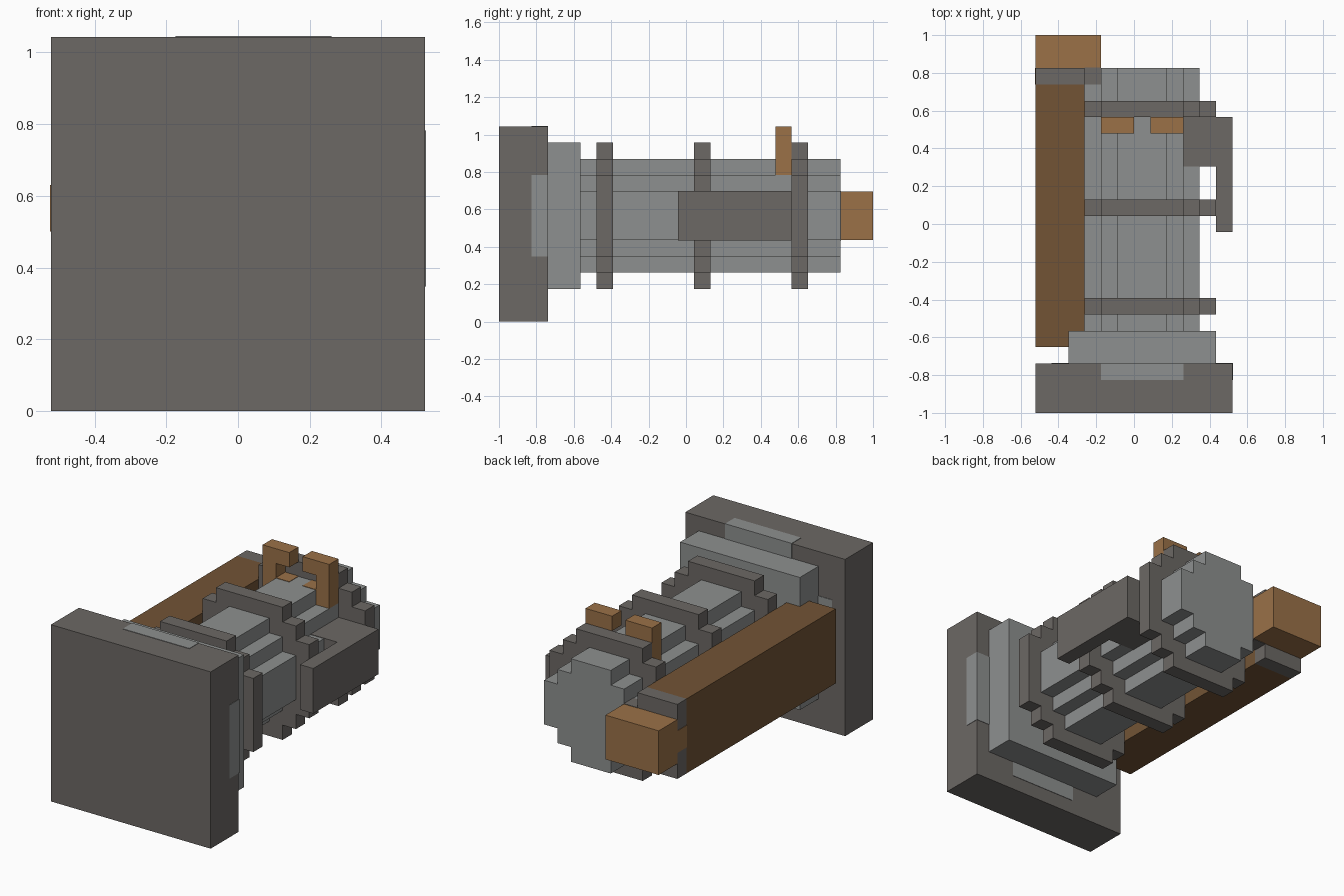
import bpy, bmesh

if "Cube" in bpy.data.objects:
    bpy.data.objects.remove(bpy.data.objects["Cube"], do_unlink=True)

U = 2 / 23        # one grid cell
E = 0.03          # tiny lift for inlaid plates, in cells
CX, CZ = 0.5, 6.5  # axis of the barrel, in cells


def material(name, rgb):
    m = bpy.data.materials.new(name)
    m.use_nodes = True
    m.diffuse_color = (*rgb, 1)
    m.node_tree.nodes["Principled BSDF"].inputs["Base Color"].default_value = (*rgb, 1)
    return m


DARK = material("dark grey metal", (0.150, 0.138, 0.128))
LIGHT = material("light grey metal", (0.270, 0.280, 0.276))
WOOD = material("light wood", (0.325, 0.165, 0.064))
BROWN = material("dark wood", (0.168, 0.088, 0.036))


def prism(name, outline, axis, lo, hi, mat):
    """Extrude a 2D outline along 'y' (points are x, z) or 'z' (points are x, y)."""
    bm = bmesh.new()
    place = (lambda a, b: (a * U, lo * U, b * U)) if axis == "y" else \
            (lambda a, b: (a * U, b * U, lo * U))
    face = bm.faces.new([bm.verts.new(place(a, b)) for a, b in outline])
    new = bmesh.ops.extrude_face_region(bm, geom=[face])["geom"]
    d = (hi - lo) * U
    bmesh.ops.translate(bm, verts=[g for g in new if isinstance(g, bmesh.types.BMVert)],
                        vec=(0, d, 0) if axis == "y" else (0, 0, d))
    bmesh.ops.recalc_face_normals(bm, faces=bm.faces)
    me = bpy.data.meshes.new(name)
    bm.to_mesh(me)
    bm.free()
    me.materials.append(mat)
    ob = bpy.data.objects.new(name, me)
    bpy.context.collection.objects.link(ob)
    return ob


def box(name, x, y, z, mat):
    return prism(name, [(x[0], z[0]), (x[1], z[0]), (x[1], z[1]), (x[0], z[1])],
                 "y", y[0], y[1], mat)


def disc(name, quarter, y0, y1, mat):
    """Stepped round: one quarter of the outline mirrored to all four."""
    back = quarter[::-1]
    pts = (quarter + [(-a, b) for a, b in back]
           + [(-a, -b) for a, b in quarter] + [(a, -b) for a, b in back])
    return prism(name, [(CX + a, CZ + b) for a, b in pts], "y", y0, y1, mat)


# Square end plate, round inlay showing at its back rim, square collar
box("end_plate", (-6, 6), (-11.5, -8.5), (0, 12), DARK)
R = 5.5 + E
disc("end_plate_inlay", [(R, 2.5), (4.4, 2.5), (4.4, 4.4), (2.5, 4.4), (2.5, R)],
     -9.5, -8.5 + E, LIGHT)
box("collar", (-4, 5), (-8.5, -6.5), (2, 11), LIGHT)

# Barrel and its three bands
disc("barrel", [(3.5, 1.5), (2.5, 1.5), (2.5, 2.5), (1.5, 2.5), (1.5, 3.5)],
     -6.5, 9.5, LIGHT)
for i, y in enumerate((-5.5, 0.5, 6.5)):
    disc(f"band_{i + 1}", [(4.5, 2.5), (3.5, 2.5), (3.5, 3.5), (2.5, 3.5), (2.5, 4.5)],
         y, y + 1, DARK)

# Wooden handle along the right side, with metal cap and pommel
box("handle", (-6, -3), (-7.5, 8.5), (4 - E, 9 + E), BROWN)
box("handle_cap", (-6, -3), (8.5, 9.5), (4 - E, 9 + E), DARK)
box("handle_cap_bridge", (-3, -2), (8.5, 9.5 + E), (5 - E, 8 + E), DARK)
box("handle_cap_inlay", (-6 - E, -5.5), (8.5, 9.5), (5.75, 7.25), WOOD)
box("pommel", (-6, -2), (9.5, 11.5), (5, 8), WOOD)

# L-shaped side bracket
prism("side_bracket", [(3, 3.5), (5, 3.5), (5, -0.5), (6, -0.5), (6, 6.5), (3, 6.5)],
      "z", 5 - E, 8 + E, DARK)

# Pair of hooked wooden sights, mirrored about the barrel axis, with inlays below
for side, s in (("right", -1), ("left", 1)):
    hook = [(2.5, 9), (2.5, 12), (0.5, 12), (0.5, 11), (1.5, 11), (1.5, 9)]
    prism(f"sight_{side}", [(CX + s * a, b) for a, b in hook], "y", 5.5, 6.5, WOOD)
    xs = sorted((CX + s * 0.5, CX + s * 1.5))
    box(f"sight_inlay_{side}", xs, (5.5, 6.5), (9.9, 10 + E), WOOD)
